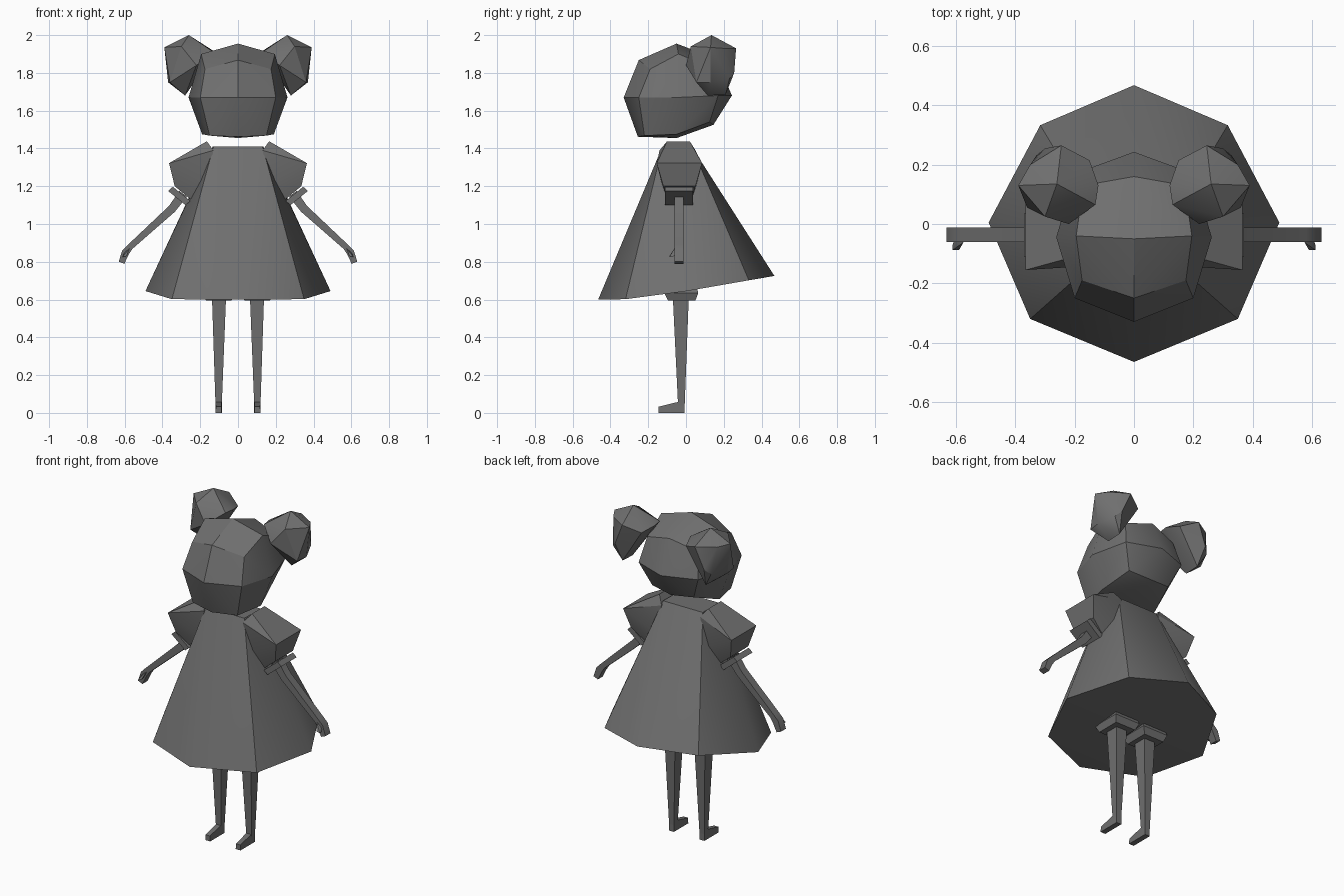
import bpy
import bmesh
from math import radians
from mathutils import Vector

default_cube = bpy.data.objects.get("Cube")
if default_cube:
    bpy.data.objects.remove(default_cube)

# One flat colour for the whole figure
COLOUR = (0.16, 0.16, 0.16, 1)
grey = bpy.data.materials.new("dark grey")
grey.use_nodes = True
grey.diffuse_color = COLOUR
grey.node_tree.nodes["Principled BSDF"].inputs["Base Color"].default_value = COLOUR


def finish(name, bm):
    """Turn a bmesh into a smooth-shaded object with sharp creases."""
    bmesh.ops.recalc_face_normals(bm, faces=bm.faces)
    mesh = bpy.data.meshes.new(name)
    bm.to_mesh(mesh)
    bm.free()
    mesh.materials.append(grey)
    obj = bpy.data.objects.new(name, mesh)
    bpy.context.collection.objects.link(obj)
    bpy.ops.object.select_all(action='DESELECT')
    obj.select_set(True)
    bpy.context.view_layer.objects.active = obj
    bpy.ops.object.shade_smooth_by_angle(angle=radians(30))
    return obj


def solid(name, points):
    """Faceted convex solid wrapped around its corner points."""
    bm = bmesh.new()
    for p in points:
        bm.verts.new(p)
    hull = bmesh.ops.convex_hull(bm, input=bm.verts)
    spare = {v for v in hull["geom_interior"] + hull["geom_unused"]
             if isinstance(v, bmesh.types.BMVert)}
    bmesh.ops.delete(bm, geom=list(spare), context='VERTS')
    bmesh.ops.dissolve_limit(bm, angle_limit=radians(0.5), verts=bm.verts, edges=bm.edges)
    return finish(name, bm)


def loft(name, rings):
    """Closed tube through rings of equal length."""
    bm = bmesh.new()
    loops = [[bm.verts.new(p) for p in ring] for ring in rings]
    count = len(loops[0])
    for a, b in zip(loops, loops[1:]):
        for i in range(count):
            j = (i + 1) % count
            bm.faces.new((a[i], a[j], b[j], b[i]))
    bm.faces.new(loops[0])
    bm.faces.new(loops[-1])
    return finish(name, bm)


def both(points):
    """Add the mirror image of the points across x = 0."""
    return points + [(-x, y, z) for x, y, z in points]


def flip(points, side):
    return [(side * x, y, z) for x, y, z in points]


def rect(x0, x1, y0, y1, z):
    return [(x0, y0, z), (x1, y0, z), (x1, y1, z), (x0, y1, z)]


# Head: rounded block with a bulge in the middle of each side
head_middle = [
    (0, -.05, 1.955), (0, -.25, 1.868), (0, -.33, 1.67), (0, -.255, 1.462),
    (0, -.05, 1.455), (0, .145, 1.525), (0, .243, 1.68), (0, .16, 1.875)]
head_side = [
    (.175, -.19, 1.82), (.2, -.25, 1.67), (.15, -.22, 1.468),
    (.195, -.04, 1.9), (.262, -.045, 1.67), (.19, -.05, 1.475),
    (.17, .13, 1.83), (.2, .17, 1.68), (.14, .125, 1.54)]
solid("head", head_middle + both(head_side))

# Dress: square neckline flaring to an eight-sided tilted hem
hem = both([(.35, -.32, .602), (.49, .005, .645), (.316, .333, .702)])
hem += [(0, -.465, .6), (0, .468, .725)]
neckline = both([(.13, -.125, 1.41), (.134, .03, 1.41)])
solid("dress", hem + neckline)

# Shapes for the paired parts, given for the left side
bun = [
    (.26, .135, 2), (.39, .13, 1.935), (.3, .025, 1.94), (.245, .265, 1.93),
    (.35, .2, 1.93), (.22, 0, 1.84), (.36, .055, 1.75), (.3, .255, 1.8),
    (.33, .23, 1.77), (.37, .13, 1.75), (.28, .115, 1.68), (.28, .21, 1.685),
    (.13, .065, 1.91), (.12, .13, 1.91), (.15, .215, 1.89)]

# Sleeve outline: x, z, front y, back y
sleeve_outline = [
    (.13, 1.39, -.14, .05), (.165, 1.438, -.1, .02), (.365, 1.322, -.155, .085),
    (.335, 1.2, -.12, .05), (.25, 1.13, -.1, .03), (.17, 1.22, -.13, .06)]
sleeve = [(x, y, z) for x, z, *ys in sleeve_outline for y in ys]

# Arm path: x, z, half thickness across the path
arm_path = [(.29, 1.16, .025), (.35, 1.08, .022), (.57, .88, .016),
            (.595, .85, .02), (.617, .795, .016)]
ARM_FRONT, ARM_BACK = -.06, -.012


def arm_rings(side):
    pts = [Vector((x, 0, z)) for x, z, _ in arm_path]
    rings = []
    for i, p in enumerate(pts):
        along = (pts[min(i + 1, len(pts) - 1)] - pts[max(i - 1, 0)]).normalized()
        across = Vector((along.z, 0, -along.x)) * arm_path[i][2]
        a, b = p + across, p - across
        ring = [(q.x, y, q.z) for q, y in ((a, ARM_FRONT), (b, ARM_FRONT),
                                           (b, ARM_BACK), (a, ARM_BACK))]
        rings.append(flip(ring, side))
    return rings


thumb = [(x, y, z) for x, z in ((.575, .87), (.6, .85)) for y in (-.062, -.04)]
thumb += [(x, y, z) for x, z in ((.59, .83), (.612, .825)) for y in (-.088, -.072)]

# Cuff: thin slab square to the upper arm
cuff_outline = [(.345, 1.197), (.37, 1.175), (.278, 1.1), (.252, 1.122)]
cuff = [(x, y, z) for x, z in cuff_outline for y in (-.112, .036)]

hip = (rect(.035, .17, -.095, .05, .595) + rect(.015, .185, -.115, .065, .635)
       + rect(.04, .16, -.09, .04, .72))
leg = rect(.063, .138, -.07, .015, .62) + rect(.086, .119, -.042, -.007, .04)
foot = (rect(.086, .119, -.145, -.007, 0) + rect(.088, .117, -.145, -.13, .033)
        + rect(.086, .119, -.042, -.007, .058))

parts = {"bun": bun, "sleeve": sleeve, "cuff": cuff, "thumb": thumb,
         "hip": hip, "leg": leg, "foot": foot}
for label, side in (("left", 1), ("right", -1)):
    for part, points in parts.items():
        solid(f"{label}_{part}", flip(points, side))
    loft(f"{label}_arm", arm_rings(side))
